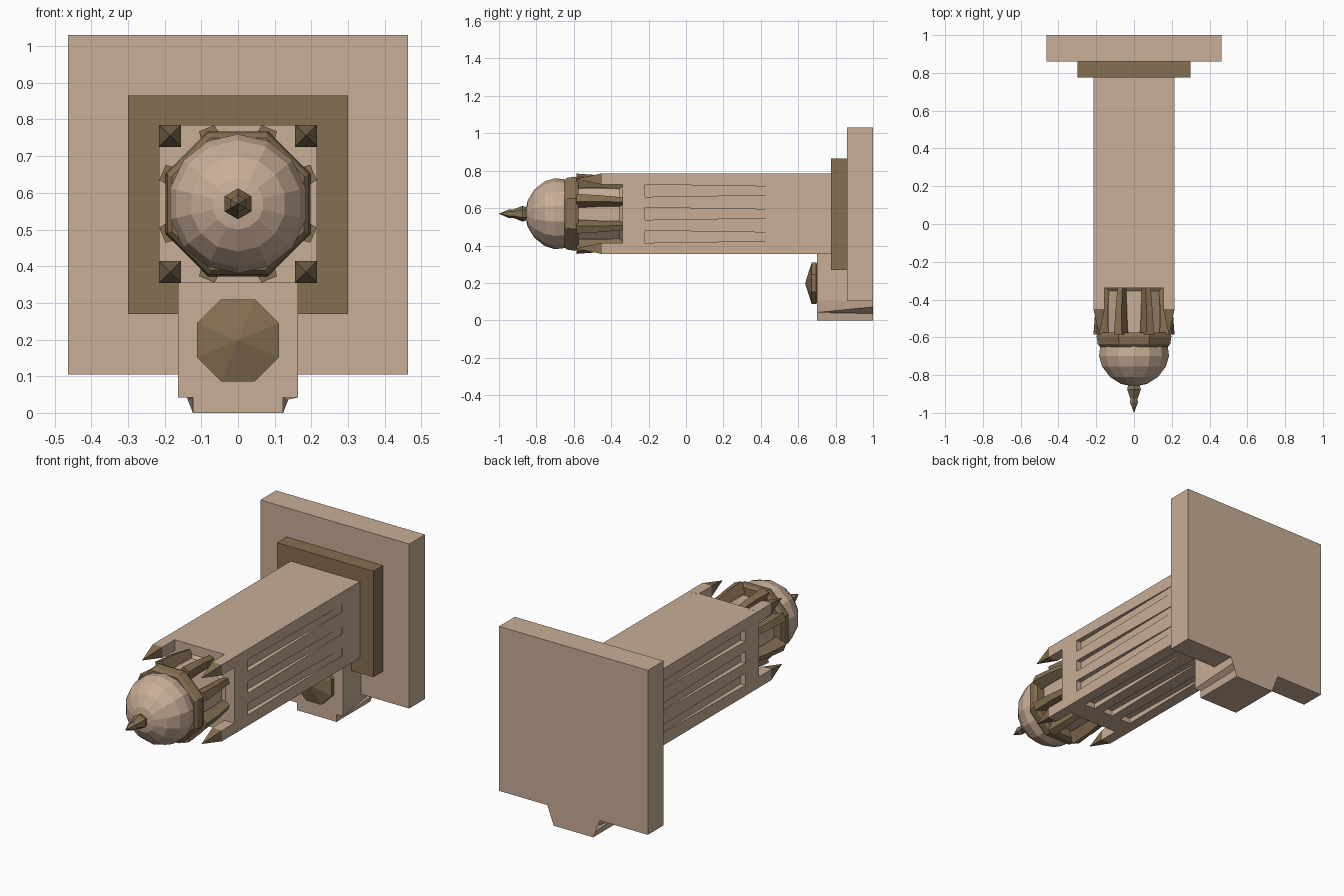
import bpy, bmesh
from math import cos, sin, pi

if "Cube" in bpy.data.objects:
    bpy.data.objects.remove(bpy.data.objects["Cube"])

ZC = 0.57  # height of the tower axis, which runs along -y


def material(name, rgb):
    m = bpy.data.materials.new(name)
    m.diffuse_color = (*rgb, 1)
    m.use_nodes = True
    m.node_tree.nodes["Principled BSDF"].inputs["Base Color"].default_value = m.diffuse_color
    return m


STONE = material("pale_stone", (0.58, 0.42, 0.31))
TRIM = material("brown_trim", (0.235, 0.162, 0.085))


def add_loft(bm, rings):
    """Skin a stack of equal-length point rings and cap both ends."""
    vs = [[bm.verts.new(p) for p in r] for r in rings]
    n = len(vs[0])
    for a, b in zip(vs, vs[1:]):
        for i in range(n):
            j = (i + 1) % n
            bm.faces.new((a[i], a[j], b[j], b[i]))
    bm.faces.new(vs[0])
    bm.faces.new(vs[-1])


def finish(bm, name, mat):
    bmesh.ops.remove_doubles(bm, verts=bm.verts, dist=1e-5)
    bmesh.ops.recalc_face_normals(bm, faces=bm.faces)
    me = bpy.data.meshes.new(name)
    bm.to_mesh(me)
    bm.free()
    me.materials.append(mat)
    ob = bpy.data.objects.new(name, me)
    bpy.context.collection.objects.link(ob)
    return ob


def loft(name, rings, mat):
    bm = bmesh.new()
    add_loft(bm, rings)
    return finish(bm, name, mat)


def rect(x0, x1, z0, z1, y):
    return [(x0, y, z0), (x1, y, z0), (x1, y, z1), (x0, y, z1)]


def box(name, x0, x1, y0, y1, z0, z1, mat):
    return loft(name, [rect(x0, x1, z0, z1, y0), rect(x0, x1, z0, z1, y1)], mat)


def ngon(y, r, n, zc=ZC):
    return [(r * cos(2 * pi * (i + .5) / n), y, zc + r * sin(2 * pi * (i + .5) / n))
            for i in range(n)]


def lathe(name, profile, n, mat, zc=ZC):
    return loft(name, [ngon(y, max(r, .0005), n, zc) for y, r in profile], mat)


# Wall plate and trim plate
box("base_plate", -.463, .463, .86, 1, .105, 1.03, STONE)
box("trim_plate", -.30, .30, .775, .86, .27, .866, TRIM)

# Square shaft with tapering slots on both sides and underneath
shaft = box("shaft", -.215, .215, -.34, .78, .354, .785, STONE)
bm = bmesh.new()
for off in (-.123, 0, .123):
    for turn in (0, 1, 2):
        rings = []
        for y, depth, half in ((-.22, .03, .033), (.62, .002, .02)):
            r = []
            for d, w in ((.03, -half), (.03, half), (-depth, half), (-depth, -half)):
                u, v = .2155 + d, off + w
                r.append({0: (u, y, ZC + v), 1: (-u, y, ZC + v), 2: (v, y, ZC - u)}[turn])
            rings.append(r)
        add_loft(bm, rings)
cutter = finish(bm, "slot_cutter", STONE)
cutter.hide_render = True
cutter.hide_viewport = True
mod = shaft.modifiers.new("slots", "BOOLEAN")
mod.object = cutter
mod.solver = "EXACT"

# Corner posts with pointed caps
for sx in (-1, 1):
    for sz in (-1, 1):
        cx, cz = sx * .185, ZC + sz * .1855
        side = f"{'right' if sx > 0 else 'left'}_{'upper' if sz > 0 else 'lower'}"

        def sq(h, y):
            return rect(cx - h, cx + h, cz - h, cz + h, y)
        loft("corner_post_" + side, [sq(.03, -.33), sq(.03, -.45)], STONE)
        loft("corner_spike_" + side, [sq(.03, -.45), sq(.0005, -.587)], TRIM)

# Octagonal drum with recessed windows
bm = bmesh.new()
add_loft(bm, [ngon(-.33, .185, 8), ngon(-.60, .185, 8)])
bmesh.ops.recalc_face_normals(bm, faces=bm.faces)
walls = [f for f in bm.faces if abs(f.normal.y) < .5]
bmesh.ops.inset_individual(bm, faces=walls, thickness=.035, depth=-.025)
finish(bm, "drum", STONE)

# Leaning buttresses at the drum corners
bm = bmesh.new()
for k in range(8):
    a = (k + .5) * pi / 4
    rings = []
    for y, r_in, r_out, w in ((-.335, .15, .195, .02), (-.46, .16, .215, .025),
                              (-.585, .16, .223, .032)):
        rings.append([(r * cos(a) - t * sin(a), y, ZC + r * sin(a) + t * cos(a))
                      for r, t in ((r_in, -w), (r_out, -w * .7), (r_out, w * .7), (r_in, w))])
    add_loft(bm, rings)
finish(bm, "buttresses", TRIM)

# Cornice ring, dome and finial
lathe("cornice", [(-.575, .205), (-.595, .214), (-.635, .208), (-.65, .195)], 8, TRIM)
lathe("dome", [(-.635, .182), (-.70, .19), (-.755, .173), (-.81, .13),
               (-.847, .07), (-.86, 0)], 14, STONE)
lathe("finial", [(-.845, .032), (-.875, .042), (-.925, .022), (-.945, .024),
                 (-1, 0)], 6, TRIM)

# Porch under the shaft, with a stepped foot that blends to the back
box("porch", -.163, .163, .70, .87, .105, .36, STONE)


def foot(y, half):
    return [(x, y, z) for x, z in half] + [(-x, y, z) for x, z in reversed(half)]


loft("porch_foot", [foot(.70, [(.163, .105), (.163, .042), (.123, .042), (.123, 0)]),
                    foot(1.0, [(.163, .105), (.15, .072), (.137, .036), (.123, 0)])], STONE)

# Eight-sided boss on the porch front
lathe("porch_boss", [(.71, .10), (.695, .121), (.672, .121), (.637, 0)], 8, TRIM, .198)
